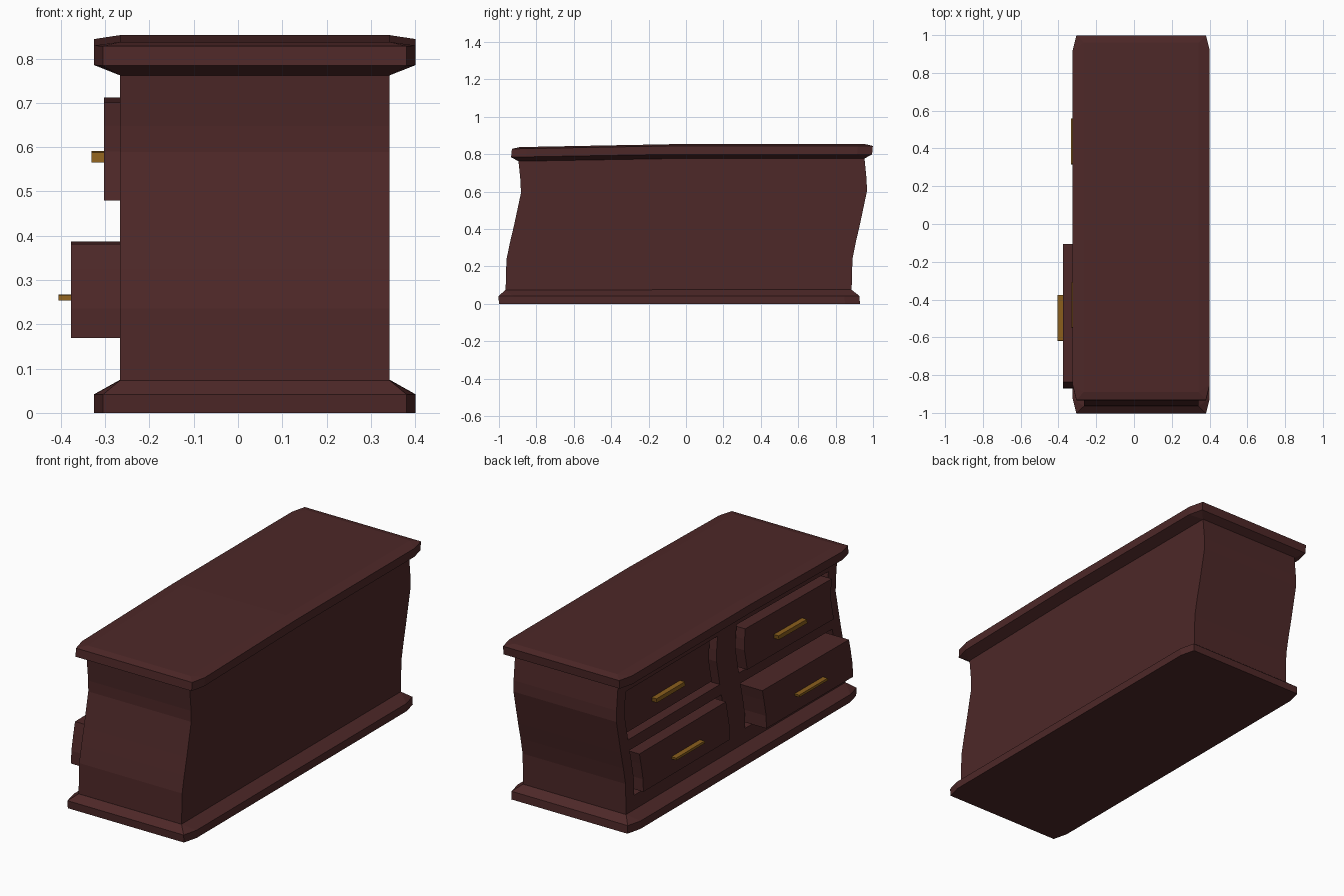
import bpy, bmesh

if "Cube" in bpy.data.objects:
    bpy.data.objects.remove(bpy.data.objects["Cube"])

XC = 0.038            # centre of the carcass across its depth
# sideways sway of the whole piece along its height: (z, shift in y)
SWAY = [(0, -.035), (.075, -.04), (.24, -.035), (.33, -.017), (.42, .004),
        (.6, .042), (.66, .041), (.78, .028), (.853, .035)]


def material(name, col):
    m = bpy.data.materials.new(name)
    m.diffuse_color = (*col, 1)
    m.use_nodes = True
    m.node_tree.nodes["Principled BSDF"].inputs["Base Color"].default_value = m.diffuse_color
    return m


WOOD = material("dark_wood", (.075, .021, .021))
BRASS = material("brass", (.26, .115, .012))


def sway(z):
    for (z0, s0), (z1, s1) in zip(SWAY, SWAY[1:]):
        if z <= z1:
            return s0 + (s1 - s0) * (z - z0) / (z1 - z0)
    return SWAY[-1][1]


def finish(bm, name, mat):
    """Cut the mesh at the bend levels, bend it and make an object."""
    cuts = [((0, 0, z), (0, 0, 1)) for z, _ in SWAY[2:7]] + [((0, -.12, 0), (0, 1, 0))]
    for co, no in cuts:
        bmesh.ops.bisect_plane(bm, geom=bm.verts[:] + bm.edges[:] + bm.faces[:],
                               plane_co=co, plane_no=no, dist=1e-5)
    for v in bm.verts:
        y, z = v.co.y, v.co.z
        v.co.y += sway(z)
        v.co.z -= .016 * max(0, (-y - .12) / .84) * z / .85
    bmesh.ops.recalc_face_normals(bm, faces=bm.faces[:])
    me = bpy.data.meshes.new(name)
    bm.to_mesh(me)
    bm.free()
    ob = bpy.data.objects.new(name, me)
    me.materials.append(mat)
    bpy.context.collection.objects.link(ob)
    return ob


def box(name, x, y, z, mat=WOOD):
    bm = bmesh.new()
    bmesh.ops.create_cube(bm, size=1)
    for v in bm.verts:
        v.co = [r[0] + (c + .5) * (r[1] - r[0]) for c, r in zip(v.co, (x, y, z))]
    return finish(bm, name, mat)


def slab(name, rings):
    """Loft of chamfered rectangles: (z, half x, half y, chamfer x, chamfer y)."""
    bm = bmesh.new()
    loops = []
    for z, hx, hy, cx, cy in rings:
        a, b = hx - cx, hy - cy
        pts = [(hx, -b), (hx, b), (a, hy), (-a, hy), (-hx, b), (-hx, -b), (-a, -hy), (a, -hy)]
        loops.append([bm.verts.new((XC + px, py, z)) for px, py in pts])
    for lo, hi in zip(loops, loops[1:]):
        for i in range(8):
            j = (i + 1) % 8
            bm.faces.new((lo[i], lo[j], hi[j], hi[i]))
    bm.faces.new(loops[0])
    bm.faces.new(loops[-1])
    bmesh.ops.remove_doubles(bm, verts=bm.verts[:], dist=1e-5)
    return finish(bm, name, WOOD)


# plinth and top board, tapering into the carcass
slab("plinth", [(0, .363, .965, .02, .08), (.042, .363, .965, .02, .08), (.075, .304, .925, 0, 0)])
slab("top_board", [(.776, .304, .925, 0, 0), (.799, .363, .965, .02, .08),
                   (.844, .363, .965, .02, .08), (.853, .304, .925, 0, 0)])

# carcass with four drawer openings
carcass = box("carcass", (XC - .304, XC + .304), (-.925, .925), (.07, .785))

# drawers: side, row, z range, front x, handle height range
DRAWERS = [(-1, "upper", (.487, .712), -.303, (.571, .594)),
           (1, "upper", (.487, .712), -.237, (.571, .594)),
           (-1, "lower", (.172, .387), -.377, (.256, .269)),
           (1, "lower", (.172, .387), -.305, (.256, .269))]
for side, row, z, front, hz in DRAWERS:
    tag = row + ("_left" if side > 0 else "_right")
    yc = side * .4675
    y = (yc - .365, yc + .365)
    cutter = box("opening_cutter_" + tag, (-.4, -.12),
                 (y[0] - .022, y[1] + .022), (z[0] - .02, z[1] + .02))
    cutter.hide_render = True
    cutter.display_type = 'WIRE'
    mod = carcass.modifiers.new("opening_" + tag, 'BOOLEAN')
    mod.operation = 'DIFFERENCE'
    mod.solver = 'EXACT'
    mod.object = cutter
    box("drawer_" + tag, (front, -.115), y, z)
    box("handle_" + tag, (front - .028, front + .003), (yc - .12, yc + .12), hz, BRASS)
